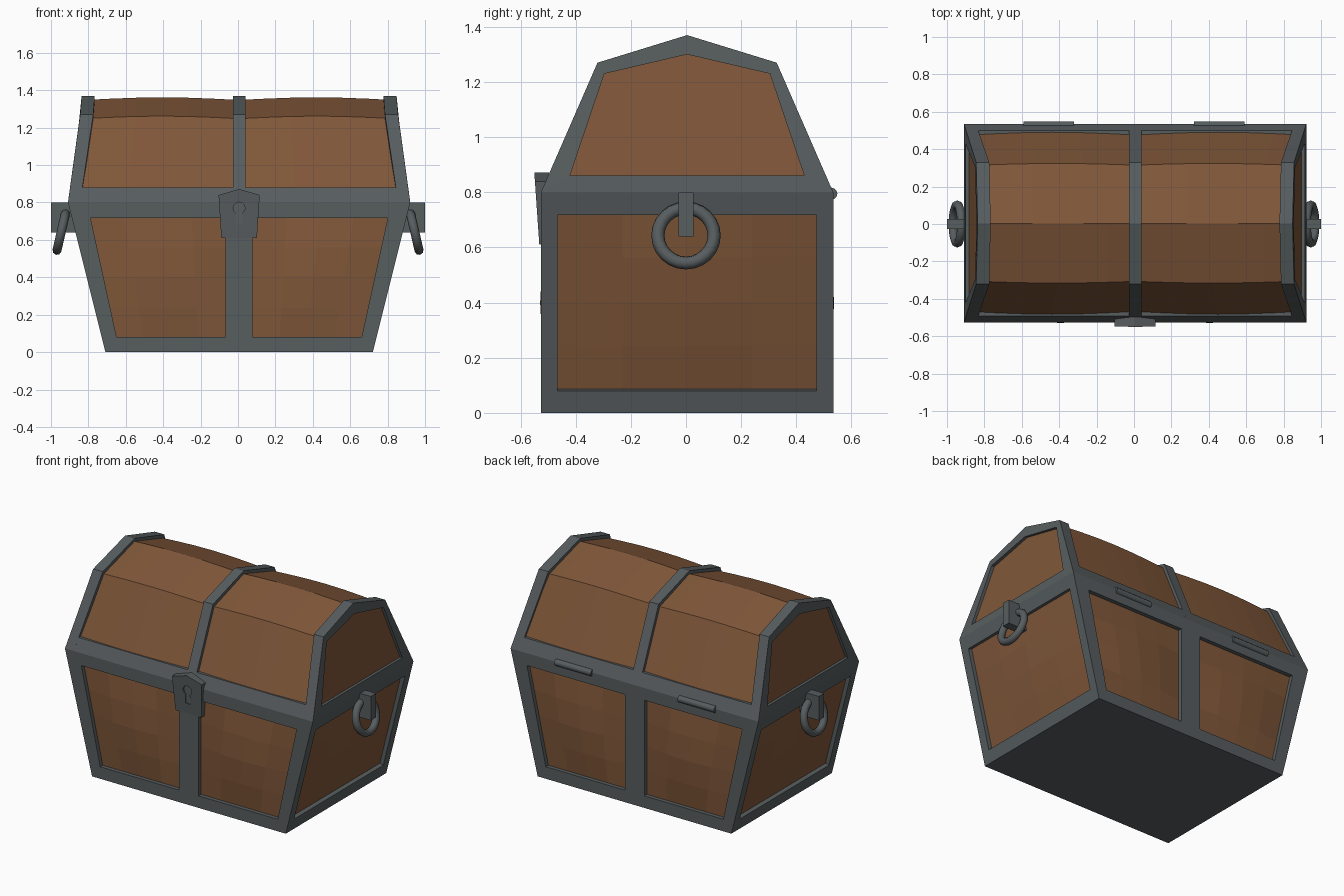
import bpy, bmesh, math
from mathutils import Vector

if "Cube" in bpy.data.objects:
    bpy.data.objects.remove(bpy.data.objects["Cube"])

SHIFT = Vector((0.006, 0.004, 0))      # chest sits slightly off the bounding centre


def material(name, rgb):
    m = bpy.data.materials.new(name)
    m.diffuse_color = (*rgb, 1)
    m.use_nodes = True
    m.node_tree.nodes["Principled BSDF"].inputs["Base Color"].default_value = m.diffuse_color
    return m


IRON = material("dark iron", (0.095, 0.109, 0.114))
WOOD = material("brown wood", (0.215, 0.095, 0.041))


def finish(name, bm, *mats, shift=SHIFT):
    bmesh.ops.remove_doubles(bm, verts=bm.verts, dist=1e-5)
    bmesh.ops.recalc_face_normals(bm, faces=bm.faces)
    me = bpy.data.meshes.new(name)
    bm.to_mesh(me)
    bm.free()
    for m in mats:
        me.materials.append(m)
    ob = bpy.data.objects.new(name, me)
    ob.location = shift
    bpy.context.collection.objects.link(ob)
    return ob


def face(bm, pts, mat=0):
    f = bm.faces.new([bm.verts.new(p) for p in pts])
    f.material_index = mat
    return f


def loft(name, rings, mat, closed=False, shift=SHIFT):
    """Skin a list of equal-length loops; cap the ends, or join last to first."""
    bm = bmesh.new()
    n = len(rings[0])
    pairs = list(zip(rings, rings[1:] + rings[:1])) if closed else list(zip(rings, rings[1:]))
    for a, b in pairs:
        for i in range(n):
            j = (i + 1) % n
            face(bm, [a[i], a[j], b[j], b[i]])
    if not closed:
        face(bm, rings[0])
        face(bm, rings[-1])
    return finish(name, bm, mat, shift=shift)


# ---- body: tapered iron frame with recessed, slightly bulging wood panels
BOT, TOP, YH, H = 0.715, 0.915, 0.53, 0.80


def half_x(z):
    return BOT + (TOP - BOT) * z / H


def framed(bm, outer, inner, depth=0.027, bulge=0.03, n=4):
    outer, inner = [Vector(p) for p in outer], [Vector(p) for p in inner]
    nor = (outer[1] - outer[0]).cross(outer[3] - outer[0]).normalized()
    if nor.dot(outer[0]) < 0:
        nor = -nor
    deep = [p - nor * depth for p in inner]
    for i in range(4):
        j = (i + 1) % 4
        face(bm, [outer[i], outer[j], inner[j], inner[i]])
        face(bm, [inner[i], inner[j], deep[j], deep[i]])

    def pt(i, j):
        u, v = i / n, j / n
        p = deep[0].lerp(deep[1], u).lerp(deep[3].lerp(deep[2], u), v)
        return p + nor * bulge * math.sin(math.pi * u) * math.sin(math.pi * v)
    for i in range(n):
        for j in range(n):
            face(bm, [pt(i, j), pt(i + 1, j), pt(i + 1, j + 1), pt(i, j + 1)], 1)


bm = bmesh.new()
z0, z1 = 0.08, 0.718
for s in (-1, 1):
    for y in (-YH, YH):                # front and back, one panel each side of the post
        framed(bm,
               [(0, y, 0), (s * BOT, y, 0), (s * TOP, y, H), (0, y, H)],
               [(s * .072, y, z0), (s * (half_x(z0) - .08), y, z0),
                (s * (half_x(z1) - .10), y, z1), (s * .072, y, z1)])
    framed(bm,                         # end panels
           [(s * BOT, -YH, 0), (s * BOT, YH, 0), (s * TOP, YH, H), (s * TOP, -YH, H)],
           [(s * half_x(z0), -.47, z0), (s * half_x(z0), .47, z0),
            (s * half_x(z1), .47, z1), (s * half_x(z1), -.47, z1)], bulge=0.02)
for w, z in ((BOT, 0), (TOP, H)):      # base and top closing faces
    face(bm, [(-w, -YH, z), (0, -YH, z), (w, -YH, z), (w, YH, z), (0, YH, z), (-w, YH, z)])
finish("chest_body", bm, IRON, WOOD)

# ---- lid: five-point profile, (y, z, outer x, inner x of the end band)
PROFILE = [(-.53, .80, .915, .85), (-.325, 1.27, .85, .78), (0, 1.37, .842, .772),
           (.325, 1.27, .85, .78), (.53, .80, .915, .85)]
INNER = [(-.425, .86, .907), (-.30, 1.23, .856), (0, 1.30, .848),
         (.30, 1.23, .856), (.425, .86, .907)]

# wood lid core, swelling between the bands
core = []
for k in range(13):
    t = -1 + k / 6
    g = 0.022 - 0.014 * abs(math.sin(math.pi * t))
    core.append([((xo - .018) * t, y * (1 - g * 2), z - (g if z > 1 else 0))
                 for y, z, xo, xi in PROFILE])
loft("lid_wood", core, WOOD)

# iron end bands and middle band
for s, side in ((-1, "left"), (1, "right")):
    rings = [[(s * xo, y, z), (s * xi, y, z), (s * xi, qy, qz), (s * qx, qy, qz)]
             for (y, z, xo, xi), (qy, qz, qx) in zip(PROFILE, INNER)]
    loft(side + "_lid_band", rings, IRON, closed=True)
loft("middle_lid_band", [[(x, y, z) for y, z, *_ in PROFILE] for x in (-.034, .034)], IRON)

# lid rim along front and back
loft("lid_rim", [[(-x, -y, z), (x, -y, z), (x, y, z), (-x, y, z)]
                 for x, y, z in ((.89, .53, .80), (.875, .495, .88))], IRON)

# ---- lock plate with sunken keyhole
plate = [(-.095, .61), (.095, .61), (.11, .84), (0, .872), (-.11, .84)]
lock = loft("lock_plate", [[(x, -.50, z) for x, z in plate],
                           [(x, -.536 - .018 * (z - .61) / .26, z) for x, z in plate]], IRON)
hole = [(.032 * math.sin(a), .77 + .032 * math.cos(a))
        for a in (math.radians(-150 + 30 * i) for i in range(11))]
hole += [(.018, .68), (-.018, .68)]
cutter = loft("keyhole_cutter", [[(x, y, z) for x, z in hole] for y in (-.60, -.537)], IRON)
cutter.hide_render = True
cutter.display_type = 'WIRE'
cut = lock.modifiers.new("keyhole", 'BOOLEAN')
cut.operation, cut.object, cut.solver = 'DIFFERENCE', cutter, 'EXACT'

# ---- handles and hinges
for s, side in ((-1, "left"), (1, "right")):
    loft(side + "_handle_bracket",
         [[(s * x, -.028, z), (s * x, .028, z), (s * x, .028, .80), (s * x, -.028, .80)]
          for x, z in ((.86, .64), (1.0, .64))], IRON, shift=Vector((0, 0, 0)))
    bpy.ops.mesh.primitive_torus_add(major_segments=24, minor_segments=8, major_radius=.102,
                                     minor_radius=.024, location=(s * .945, 0, .643),
                                     rotation=(0, s * math.radians(77), 0))
    ring = bpy.context.object
    ring.name = side + "_handle_ring"
    ring.data.materials.append(IRON)
    bpy.ops.object.shade_smooth()

    bpy.ops.mesh.primitive_cylinder_add(vertices=12, radius=.022, depth=.27,
                                        location=(s * .455, .527, .795),
                                        rotation=(0, math.pi / 2, 0))
    hinge = bpy.context.object
    hinge.name = side + "_hinge"
    hinge.data.materials.append(IRON)
    bpy.ops.object.shade_smooth_by_angle(angle=math.radians(40))
